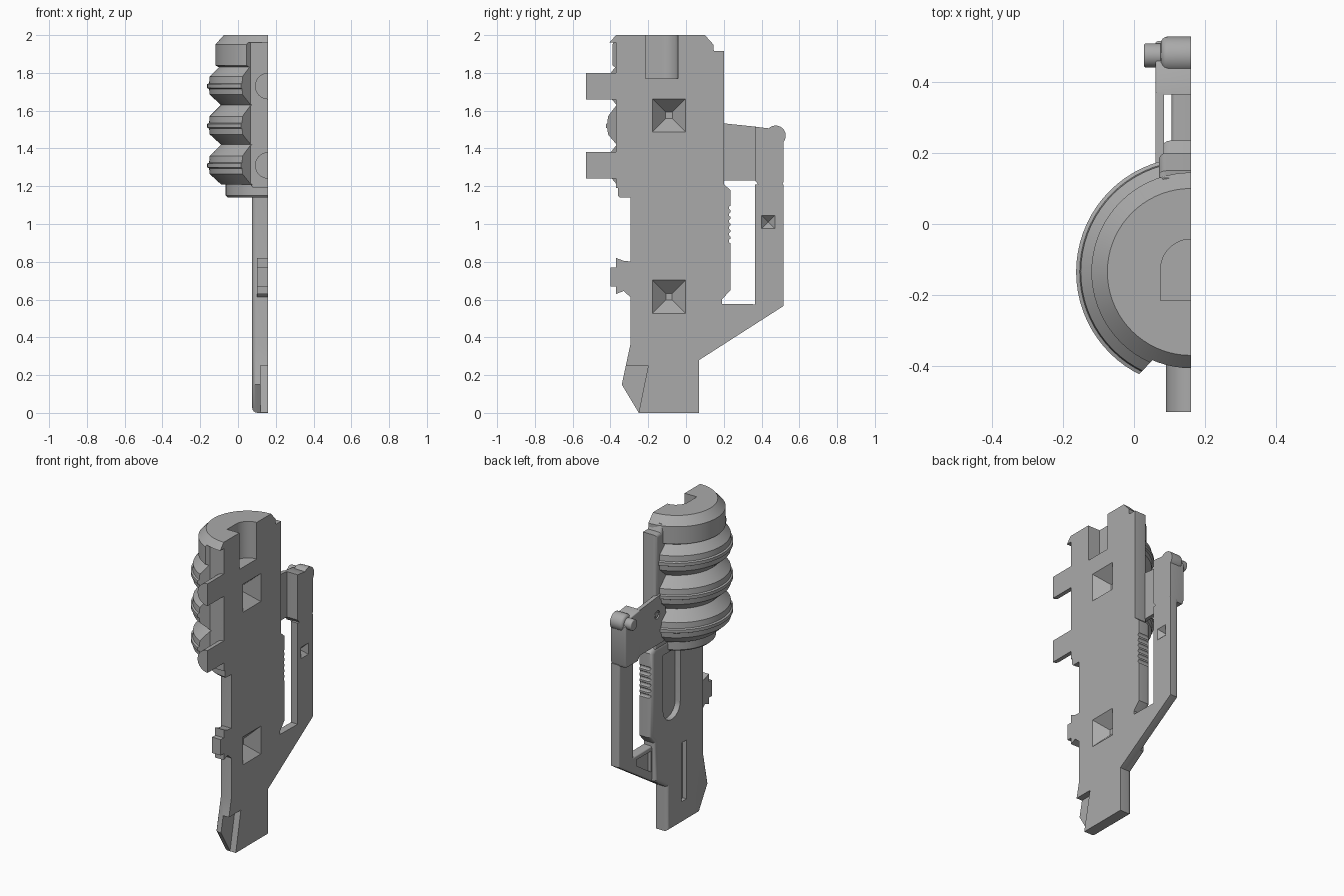
import bpy, bmesh, math
from mathutils import Vector

cube = bpy.data.objects.get("Cube")
if cube:
    bpy.data.objects.remove(cube, do_unlink=True)

FACE = 0.16      # flat mating face of the half shell
AXIS_Y = -0.135  # barrel axis

grey = bpy.data.materials.new("plain grey")
grey.use_nodes = True
grey.diffuse_color = (0.4, 0.4, 0.4, 1)
grey.node_tree.nodes["Principled BSDF"].inputs["Base Color"].default_value = (0.4, 0.4, 0.4, 1)


def finish(name, bm):
    bmesh.ops.recalc_face_normals(bm, faces=bm.faces)
    mesh = bpy.data.meshes.new(name)
    bm.to_mesh(mesh)
    bm.free()
    mesh.materials.append(grey)
    obj = bpy.data.objects.new(name, mesh)
    bpy.context.collection.objects.link(obj)
    return obj


def prism(name, pts, axis, lo, hi, bevel=0, taper=None):
    """Extrude an outline along an axis; taper shrinks the low end, bevel rounds its rim."""
    bm = bmesh.new()

    def at(p, d):
        return {"x": (d, *p), "y": (p[0], d, p[1]), "z": (*p, d)}[axis]

    mid = [sum(p[i] for p in pts) / len(pts) for i in (0, 1)]
    k = 1 if taper is None else taper
    low = [bm.verts.new(at([m + (c - m) * k for c, m in zip(p, mid)], lo)) for p in pts]
    high = [bm.verts.new(at(p, hi)) for p in pts]
    cap = bm.faces.new(low)
    bm.faces.new(high)
    for i in range(len(pts)):
        j = (i + 1) % len(pts)
        bm.faces.new((low[i], low[j], high[j], high[i]))
    bmesh.ops.recalc_face_normals(bm, faces=bm.faces)
    if bevel:
        bmesh.ops.bevel(bm, geom=list(cap.edges), offset=bevel, segments=4,
                        profile=0.5, affect='EDGES', clamp_overlap=True)
    return finish(name, bm)


def box(a0, a1, b0, b1):
    return [(a0, b0), (a1, b0), (a1, b1), (a0, b1)]


def arc(cx, cy, r, start=0, end=360, n=32):
    count = n if end - start == 360 else n + 1
    angles = [math.radians(start + (end - start) * i / n) for i in range(count)]
    return [(cx + r * math.cos(a), cy + r * math.sin(a)) for a in angles]


def cut(cutter, *targets):
    for obj in targets:
        mod = obj.modifiers.new("cut", 'BOOLEAN')
        mod.operation = 'DIFFERENCE'
        mod.solver = 'EXACT'
        mod.object = cutter
        bpy.context.view_layer.objects.active = obj
        bpy.ops.object.modifier_apply(modifier=mod.name)
    bpy.data.objects.remove(cutter, do_unlink=True)


# Ribbed barrel, turned and halved
profile = [(0, 1.14), (0.215, 1.14), (0.225, 1.15), (0.225, 1.21)]
rib = [(0.25, -0.1), (0.31, -0.045), (0.313, -0.015), (0.323, -0.01),
       (0.323, 0.01), (0.313, 0.015), (0.31, 0.05), (0.26, 0.1)]
for c in (1.31, 1.52, 1.73):
    profile += [(r, c + dz) for r, dz in rib]
profile += [(0.28, 1.84), (0.28, 1.95), (0.235, 2.0), (0, 2.0)]
bm = bmesh.new()
line = [bm.verts.new((FACE - r, AXIS_Y, z)) for r, z in profile]
edges = [bm.edges.new(pair) for pair in zip(line, line[1:])]
bmesh.ops.spin(bm, geom=line + edges, cent=(FACE, AXIS_Y, 0), axis=(0, 0, 1),
               angle=math.tau, steps=72)
bmesh.ops.remove_doubles(bm, verts=bm.verts, dist=0.0005)
bmesh.ops.bisect_plane(bm, geom=bm.verts[:] + bm.edges[:] + bm.faces[:],
                       plane_co=(FACE, 0, 0), plane_no=(1, 0, 0), clear_outer=True)
bmesh.ops.holes_fill(bm, edges=[e for e in bm.edges if e.is_boundary], sides=0)
barrel = finish("ribbed_barrel", bm)

# Spine plate and grip
spine = prism("spine", [(-0.37, 1.19), (-0.37, 1.96), (0.13, 1.96), (0.15, 1.915), (0.2, 1.915),
                        (0.2, 1.19)], "x", 0.07, FACE, 0.02)
grip = prism("grip", [(-0.295, 1.2), (-0.295, 0.36), (-0.34, 0.15), (-0.25, 0), (0.07, 0),
                      (0.07, 0.28), (0.19, 0.36), (0.19, 0.6), (0.235, 0.65), (0.235, 1.18),
                      (0.2, 1.21)], "x", 0.075, FACE, 0.028)

# Rear guard with its upright post
guard = prism("guard", [(0.05, 0.27), (0.07, 0.28), (0.515, 0.565), (0.515, 1.21), (0.365, 1.21),
                        (0.365, 0.575), (0.05, 0.58)], "x", 0.105, FACE, 0.015)
cut(prism("recess", [(0.2, 0.42), (0.34, 0.51), (0.34, 0.55), (0.2, 0.55)], "x", 0, 0.125), guard)

# Hinge arm, block, knob and pin
arm = prism("hinge_arm", [(0.1, 1.27), (0.14, 1.23), (0.37, 1.23), (0.37, 1.515), (0.13, 1.54)],
            "x", 0.06, 0.085)
cut(prism("screw_hole", arc(0.2, 1.42, 0.025), "x", 0, 0.07), arm)
prism("hinge_screw", arc(0.2, 1.42, 0.016), "x", 0.063, 0.08)
prism("hinge_block", [(0.365, 1.23), (0.39, 1.2), (0.505, 1.2), (0.515, 1.22), (0.515, 1.46),
                      (0.45, 1.505), (0.365, 1.515)], "x", 0.06, FACE, 0.008)
prism("hinge_knob", arc(0.475, 1.468, 0.053), "x", 0.075, FACE, 0.02)
prism("hinge_pin", arc(0.475, 1.468, 0.034), "x", 0.028, 0.08, 0.006)

# Front pegs
for label, z in (("upper", 1.73), ("lower", 1.31)):
    prism(label + "_peg", arc(FACE, z, 0.07, 90, 270, 24), "y", -0.53, -0.3)

# Front latch
prism("latch", [(-0.28, 0.8), (-0.33, 0.805), (-0.37, 0.82), (-0.37, 0.77), (-0.4, 0.77),
                (-0.4, 0.67), (-0.37, 0.67), (-0.37, 0.63), (-0.33, 0.645), (-0.28, 0.6)],
      "x", 0.1, FACE)

# Muzzle bore and front groove
bore = box(FACE - 0.085, FACE + 0.085, -0.215, -0.13)[:2]
bore += arc(FACE, -0.128, 0.085, 0, 180, 24)
cut(prism("bore", bore, "z", 1.77, 2.1), barrel, spine)
cut(prism("groove", [(-0.03, -0.47), (0.065, -0.37), (0.3, -0.37), (0.3, -0.6), (-0.03, -0.6)],
          "z", 1.205, 1.96), barrel)


# Tapered sockets in the mating face
def socket(y, z, half, depth, tip, *targets):
    reach = 0.01
    tip_scale = tip * depth / (depth + reach)
    grow = half * (1 + reach * (1 - tip) / depth)
    cut(prism("socket", box(y - grow, y + grow, z - grow, z + grow), "x",
              FACE - depth, FACE + reach, taper=tip_scale), *targets)


socket(-0.09, 1.575, 0.088, 0.08, 0.2, barrel, spine)
socket(-0.09, 0.615, 0.088, 0.07, 0.2, grip)
socket(0.435, 1.01, 0.035, 0.035, 0.05, guard)

# Grip details: thumb pocket, side slot, toe notch and serrations
pocket = arc(0.035, 0.78, 0.085, 180, 360, 16) + [(0.12, 1.13), (-0.05, 1.13)]
cut(prism("pocket", pocket, "x", 0, 0.11), grip)
cut(prism("slot", box(-0.11, -0.06, 0.14, 0.51), "x", 0, 0.1), grip)
cut(prism("toe_notch", [(-0.2, 0.25), (-0.255, -0.02), (-0.4, -0.02), (-0.4, 0.25)],
          "x", 0.12, 0.2), grip)
for i in range(6):
    cut(prism("serration", arc(0.24, 0.91 + i * 0.035, 0.013, n=12), "x", 0, 0.2), grip)

# Shading
for obj in bpy.context.collection.objects:
    if obj.type == 'MESH' and obj.data.materials and obj.data.materials[0] == grey:
        bpy.ops.object.select_all(action='DESELECT')
        obj.select_set(True)
        bpy.context.view_layer.objects.active = obj
        bpy.ops.object.shade_smooth_by_angle(angle=math.radians(28))
